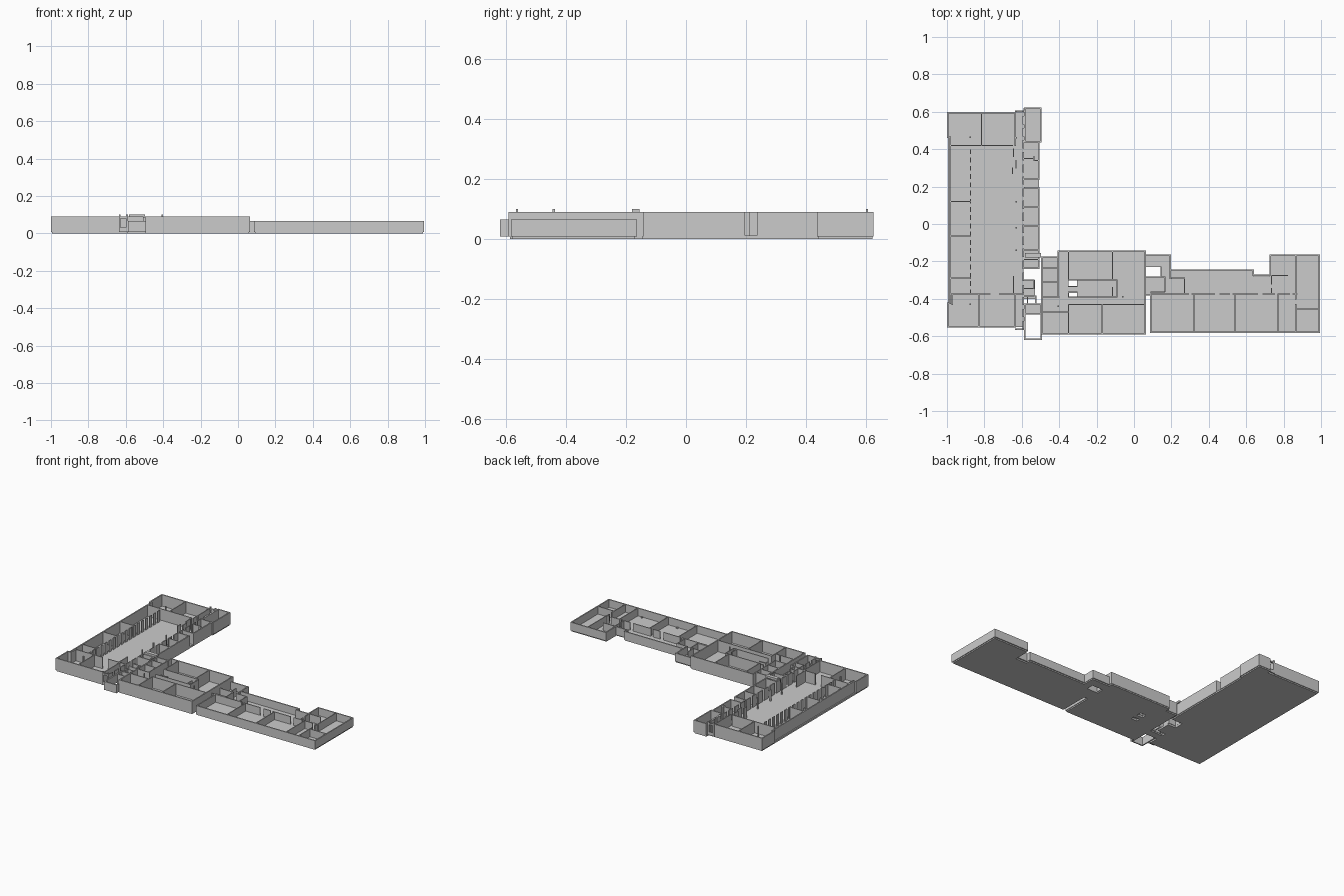
import bpy, bmesh

BASE = 0.012          # floor slab top
HIGH, LOW = 0.09, 0.065


def add_box(bm, x0, x1, y0, y1, z0, z1):
    v = [bm.verts.new((x, y, z)) for z in (z0, z1)
         for x, y in ((x0, y0), (x1, y0), (x1, y1), (x0, y1))]
    for f in ((3, 2, 1, 0), (4, 5, 6, 7), (0, 1, 5, 4), (1, 2, 6, 5), (2, 3, 7, 6), (3, 0, 4, 7)):
        bm.faces.new([v[i] for i in f])


def finish(bm, name):
    mesh = bpy.data.meshes.new(name)
    bm.to_mesh(mesh)
    bm.free()
    ob = bpy.data.objects.new(name, mesh)
    bpy.context.collection.objects.link(ob)
    return ob


def boxes(name, items):
    bm = bmesh.new()
    for b in items:
        add_box(bm, *b)
    return finish(bm, name)


def add_wall(bm, x0, y0, x1, y1, top, t, z0=BASE):
    h = t / 2
    add_box(bm, min(x0, x1) - h, max(x0, x1) + h, min(y0, y1) - h, max(y0, y1) + h, z0, top)


def outline(name, pts, top, t=0.008):
    """Chain of straight outer walls through the points."""
    bm = bmesh.new()
    for a, b in zip(pts, pts[1:]):
        add_wall(bm, *a, *b, top, t, 0.008)
    return finish(bm, name)


def partitions(name, top, across=(), along=(), t=0.006):
    """across: (y, x0, x1) walls; along: (x, y0, y1) walls."""
    bm = bmesh.new()
    for y, a, b in across:
        add_wall(bm, a, y, b, y, top, t)
    for x, a, b in along:
        add_wall(bm, x, a, x, b, top, t)
    return finish(bm, name)


def piers(name, x0, y0, x1, y1, n, fill, top, t=0.006):
    """Wall broken by n regular door openings."""
    bm = bmesh.new()
    for i in range(n):
        a, b = i / n, (i + fill) / n
        add_wall(bm, x0 + (x1 - x0) * a, y0 + (y1 - y0) * a,
                 x0 + (x1 - x0) * b, y0 + (y1 - y0) * b, top, t)
    return finish(bm, name)


# Floors
boxes("hall_floor", [(-0.995, -0.59, -0.55, 0.595, 0, BASE)])
boxes("strip_floor", [(-0.59, -0.50, 0.44, 0.62, 0, BASE), (-0.59, -0.508, -0.235, 0.44, 0, BASE),
                      (-0.59, -0.53, -0.40, -0.30, 0, BASE), (-0.59, -0.495, -0.48, -0.43, 0, BASE)])
boxes("middle_floor", [(-0.495, -0.41, -0.585, -0.18, 0, BASE),
                       (-0.41, -0.35, -0.585, -0.145, 0, BASE),
                       (-0.35, 0.06, -0.30, -0.145, 0, BASE),
                       (-0.305, 0.06, -0.39, -0.30, 0, BASE),
                       (-0.35, -0.305, -0.365, -0.335, 0, BASE),
                       (-0.35, 0.06, -0.585, -0.39, 0, BASE)])
boxes("east_floor", [(0.06, 0.195, -0.23, -0.17, 0, BASE), (0.145, 0.195, -0.28, -0.23, 0, BASE),
                     (0.06, 0.195, -0.375, -0.28, 0, BASE), (0.195, 0.64, -0.375, -0.25, 0, BASE),
                     (0.64, 0.725, -0.375, -0.28, 0, BASE), (0.725, 0.99, -0.375, -0.17, 0, BASE),
                     (0.09, 0.99, -0.577, -0.375, 0, BASE)])

# Outer walls
outline("hall_outer_wall", [(-0.635, 0.596), (-0.996, 0.596), (-0.996, 0.465), (-0.983, 0.465),
                            (-0.983, -0.425), (-0.996, -0.425), (-0.996, -0.55), (-0.635, -0.55)], HIGH)
outline("strip_north_wall", [(-0.584, 0.44), (-0.584, 0.62), (-0.499, 0.62), (-0.499, 0.44),
                             (-0.508, 0.44), (-0.508, 0.24), (-0.59, 0.24)], HIGH)
outline("strip_south_wall", [(-0.584, 0.193), (-0.508, 0.193), (-0.508, -0.237), (-0.584, -0.237)], HIGH)
outline("porch_wall", [(-0.584, -0.43), (-0.584, -0.615), (-0.496, -0.615), (-0.496, -0.43),
                       (-0.584, -0.43)], LOW)
outline("middle_outer_wall", [(-0.492, -0.585), (-0.492, -0.179), (-0.406, -0.179), (-0.406, -0.146),
                              (0.06, -0.146), (0.06, -0.586), (-0.492, -0.586)], HIGH)
outline("east_outer_wall", [(0.06, -0.167), (0.193, -0.167), (0.193, -0.248), (0.638, -0.248),
                            (0.638, -0.275), (0.728, -0.275), (0.728, -0.167), (0.991, -0.167),
                            (0.991, -0.578), (0.09, -0.578), (0.09, -0.378), (0.06, -0.378)], LOW)

# Corridor end frames, open in the middle
for name, y in (("north", 0.602), ("south", -0.562)):
    boxes(name + "_corridor_frame", [(-0.637, -0.627, y - .004, y + .004, 0.008, 0.10),
                                     (-0.598, -0.588, y - .004, y + .004, 0.008, 0.10),
                                     (-0.627, -0.598, y - .004, y + .004, 0.008, 0.03),
                                     (-0.627, -0.598, y - .004, y + .004, 0.08, 0.09)])

# Hall partitions
partitions("hall_partitions", HIGH,
           across=[(0.42, -0.983, -0.65), (0.12, -0.983, -0.875), (-0.065, -0.983, -0.875),
                   (-0.29, -0.983, -0.875), (-0.375, -0.983, -0.77), (-0.375, -0.72, -0.59)],
           along=[(-0.815, 0.42, 0.596), (-0.83, -0.55, -0.375), (-0.972, -0.43, -0.375),
                  (-0.635, 0.42, 0.596), (-0.645, 0.36, 0.40), (-0.65, 0.27, 0.30),
                  (-0.645, -0.375, -0.28), (-0.635, -0.55, -0.375), (-0.63, 0.30, 0.34)])
piers("hall_west_piers", -0.875, -0.372, -0.875, 0.42, 18, 0.45, HIGH)
piers("hall_east_piers", -0.592, -0.56, -0.592, 0.60, 18, 0.6, HIGH)

# Strip partitions
partitions("strip_partitions", HIGH,
           across=[(0.44, -0.584, -0.508), (0.35, -0.584, -0.54), (0.34, -0.535, -0.508)]
           + [(y, -0.584, -0.508) for y in (0.09, -0.01, -0.14, -0.19)],
           along=[(-0.535, 0.34, 0.36)])
partitions("stair_walls", LOW,
           across=[(y, -0.584, -0.535) for y in (-0.30, -0.345, -0.385)] + [(-0.48, -0.584, -0.496)],
           along=[(-0.535, -0.345, -0.30), (-0.525, -0.43, -0.385), (-0.57, -0.43, -0.385)])
boxes("entrance_lintel", [(-0.584, -0.496, -0.18, -0.155, 0.085, 0.10)])

# Middle partitions
partitions("middle_partitions", HIGH,
           across=[(-0.43, -0.35, 0.06), (-0.47, -0.492, -0.35), (-0.235, -0.492, -0.41),
                   (-0.31, -0.492, -0.41), (-0.39, -0.492, -0.40), (-0.30, -0.35, -0.09),
                   (-0.39, -0.35, -0.09)],
           along=[(-0.406, -0.39, -0.146), (-0.35, -0.30, -0.146), (-0.35, -0.586, -0.43),
                  (-0.17, -0.586, -0.43), (-0.115, -0.30, -0.146), (-0.09, -0.39, -0.30),
                  (-0.115, -0.385, -0.34)])
partitions("shaft_walls", LOW,
           across=[(-0.335, -0.35, -0.305), (-0.365, -0.35, -0.305)], along=[(-0.35, -0.39, -0.365)])

# East wing partitions
partitions("east_partitions", LOW,
           across=[(-0.285, 0.06, 0.165), (-0.29, 0.20, 0.27), (-0.365, 0.09, 0.16),
                   (-0.455, 0.865, 0.991), (-0.275, 0.735, 0.82)]
           + [(-0.375, a, b) for a, b in ((0.09, 0.29), (0.31, 0.43), (0.46, 0.51), (0.53, 0.66),
                                          (0.69, 0.75), (0.77, 0.83), (0.85, 0.87))],
           along=[(x, -0.578, -0.375) for x in (0.32, 0.54, 0.77)]
           + [(0.865, -0.578, -0.43), (0.865, -0.40, -0.167), (0.27, -0.375, -0.29),
              (0.165, -0.36, -0.285), (0.193, -0.29, -0.248), (0.735, -0.375, -0.345),
              (0.735, -0.32, -0.275), (0.145, -0.28, -0.23)])

# Free-standing columns
for i, (x, y, top) in enumerate([(-0.875, 0.465, HIGH), (-0.63, 0.46, HIGH), (-0.63, 0.12, HIGH),
                                 (-0.63, -0.02, HIGH), (-0.63, -0.14, HIGH), (-0.875, -0.43, HIGH),
                                 (-0.405, -0.44, 0.10), (-0.06, -0.39, HIGH)]):
    boxes(f"column_{i}", [(x - .004, x + .004, y - .004, y + .004, BASE, top)])

# Small floor blocks by the south wall
boxes("floor_blocks", [(x - .005, x + .005, -0.568, -0.558, BASE, 0.02) for x in (0.46, 0.59, 0.73, 0.87)])
